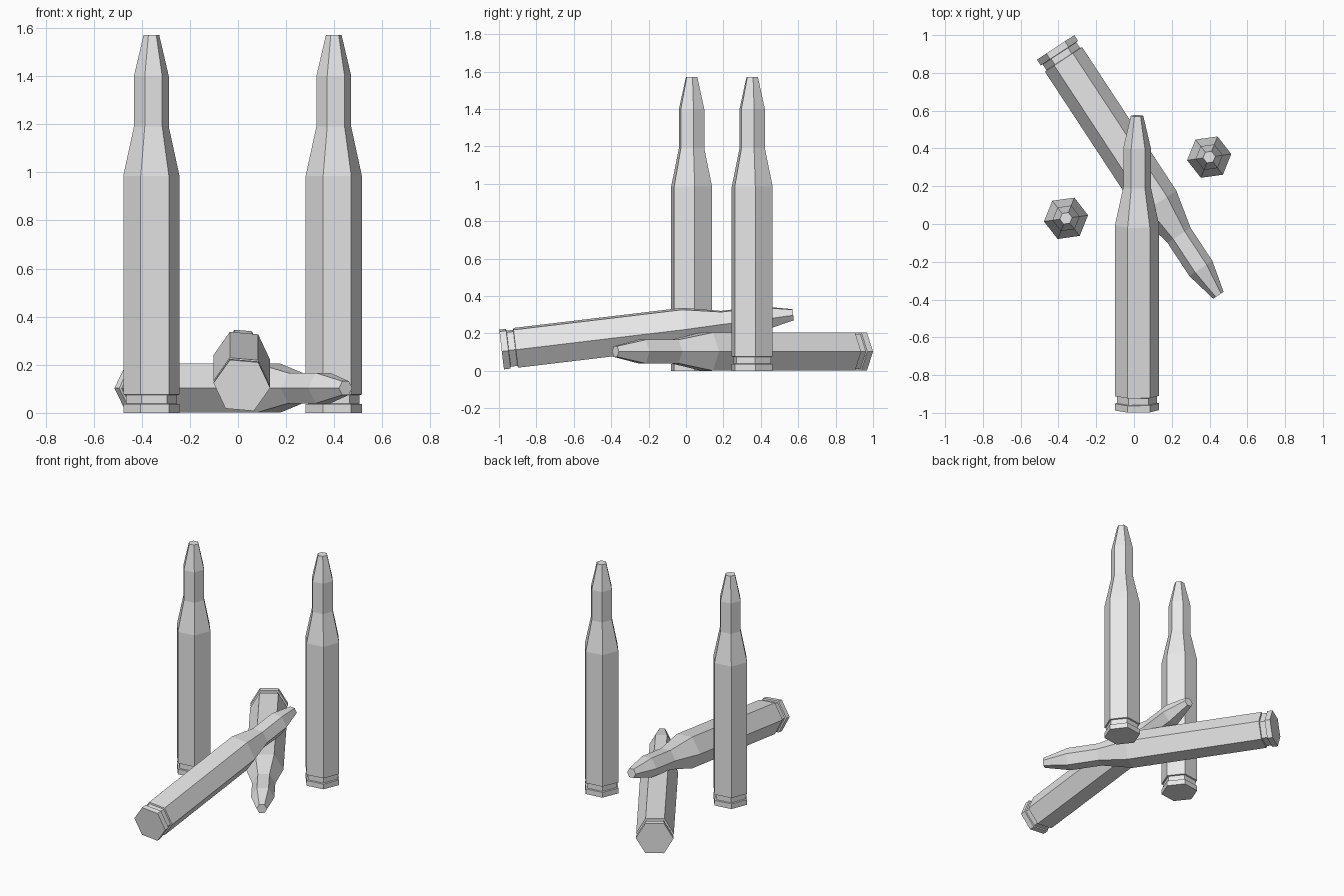
import bpy
import bmesh
from math import radians, cos, sin, pi

cube = bpy.data.objects.get("Cube")
if cube:
    bpy.data.objects.remove(cube, do_unlink=True)

# Single plain material
GREY = (0.8, 0.8, 0.8, 1.0)
mat = bpy.data.materials.new("plain_grey")
mat.use_nodes = True
mat.diffuse_color = GREY
mat.node_tree.nodes["Principled BSDF"].inputs["Base Color"].default_value = GREY

# Profile from base to tip: (radius, height)
PROFILE = [
    (0.118, 0.0), (0.118, 0.036),      # rim
    (0.107, 0.038), (0.107, 0.074),    # groove
    (0.118, 0.076), (0.118, 0.985),    # case body
    (0.073, 1.19),                     # shoulder
    (0.073, 1.40),                     # neck
    (0.033, 1.57),                     # pointed tip
]
SIDES = 6


def cartridge(name, base, rotation, roll):
    """Six-sided cartridge whose base centre sits at the given point."""
    bm = bmesh.new()
    rings = []
    for radius, height in PROFILE:
        angles = [radians(roll) + 2 * pi * i / SIDES for i in range(SIDES)]
        rings.append([bm.verts.new((radius * cos(a), radius * sin(a), height))
                      for a in angles])
    for low, high in zip(rings, rings[1:]):
        for i in range(SIDES):
            j = (i + 1) % SIDES
            bm.faces.new((low[i], low[j], high[j], high[i]))
    bm.faces.new(rings[0][::-1])
    bm.faces.new(rings[-1])
    mesh = bpy.data.meshes.new(name)
    bm.to_mesh(mesh)
    bm.free()
    mesh.materials.append(mat)
    obj = bpy.data.objects.new(name, mesh)
    obj.location = base
    obj.rotation_euler = [radians(r) for r in rotation]
    bpy.context.collection.objects.link(obj)
    return obj


# Two standing cartridges
cartridge("standing_cartridge_right", (-0.36, 0.03, 0), (0, 0, 0), 8)
cartridge("standing_cartridge_left", (0.398, 0.354, 0), (0, 0, 0), 8)

# One lying flat, one leaning across it
cartridge("lying_cartridge", (-0.415, 0.935, 0.103), (90, 0, 33.3), 0)
cartridge("leaning_cartridge", (0.016, -0.986, 0.114), (-83.2, 0, 0), 5)
